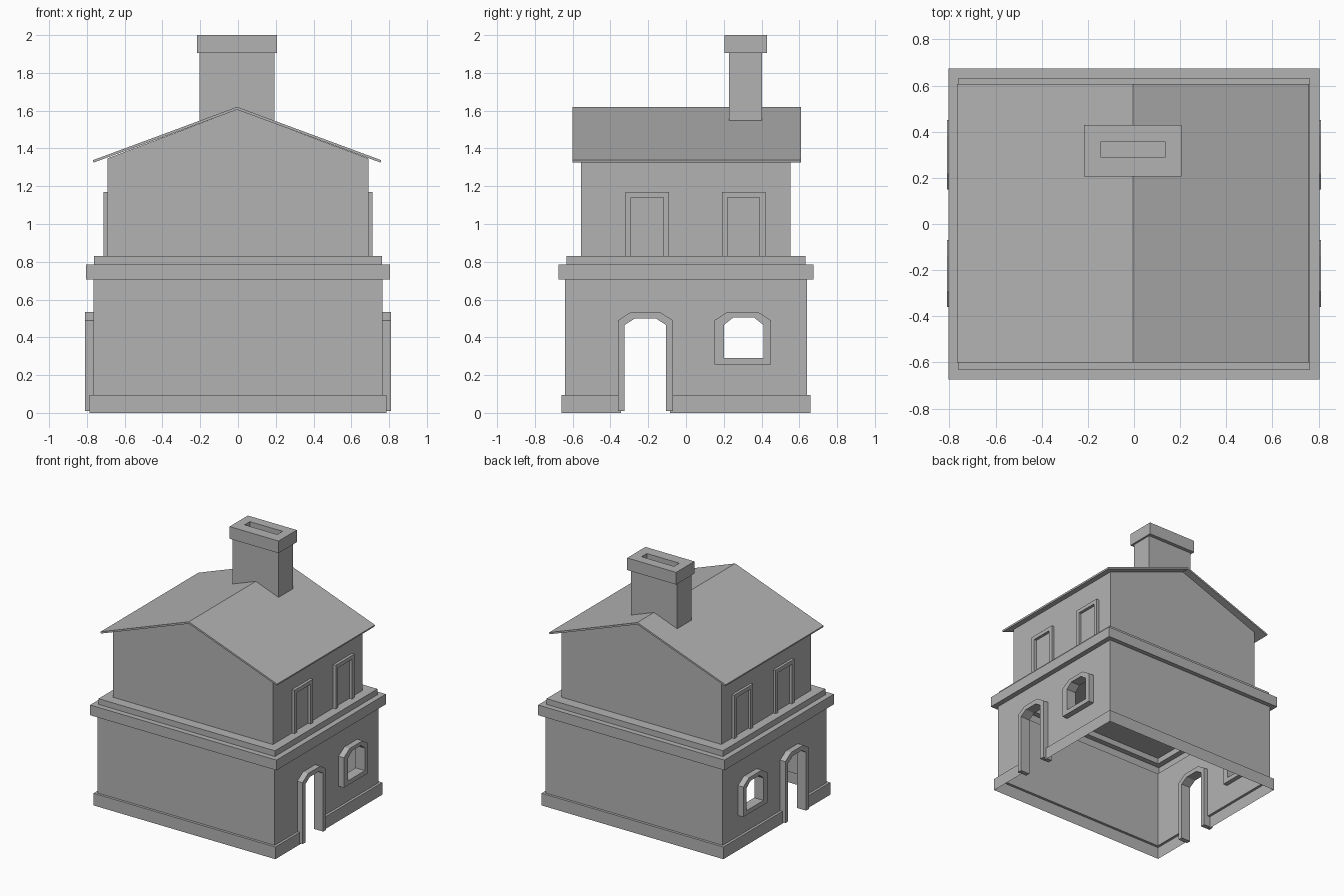
import bpy, bmesh
from mathutils import Vector

cube = bpy.data.objects.get("Cube")
if cube:
    bpy.data.objects.remove(cube, do_unlink=True)

GREY = (0.45, 0.45, 0.45, 1)
stone = bpy.data.materials.new("plain grey")
stone.use_nodes = True
stone.diffuse_color = GREY
stone.node_tree.nodes["Principled BSDF"].inputs["Base Color"].default_value = GREY


def finish(name, bm, mirror=False):
    bmesh.ops.recalc_face_normals(bm, faces=bm.faces)
    mesh = bpy.data.meshes.new(name)
    bm.to_mesh(mesh)
    bm.free()
    mesh.materials.append(stone)
    obj = bpy.data.objects.new(name, mesh)
    bpy.context.collection.objects.link(obj)
    if mirror:
        obj.modifiers.new("both sides", 'MIRROR')
    return obj


def loft(rings):
    """Join stacked rectangles (x0, x1, y0, y1, z) and cap the last one."""
    bm = bmesh.new()
    prev = None
    for x0, x1, y0, y1, z in rings:
        ring = [bm.verts.new((x, y, z)) for x, y in
                ((x0, y0), (x1, y0), (x1, y1), (x0, y1))]
        if prev:
            for i in range(4):
                j = (i + 1) % 4
                bm.faces.new((prev[i], prev[j], ring[j], ring[i]))
        prev = ring
    bm.faces.new(prev)
    return bm


def prism(name, profile, y0, y1):
    """Extrude an x-z outline along y."""
    bm = bmesh.new()
    face = bm.faces.new([bm.verts.new((x, y0, z)) for x, z in profile])
    ext = bmesh.ops.extrude_face_region(bm, geom=[face])
    verts = [v for v in ext["geom"] if isinstance(v, bmesh.types.BMVert)]
    bmesh.ops.translate(bm, verts=verts, vec=(0, y1 - y0, 0))
    return finish(name, bm)


def frame(name, outer, inner, x0, x1, closed=False):
    """Solid band between two y-z outlines, on both side walls."""
    bm = bmesh.new()
    rows = [[bm.verts.new((x, *p)) for p in pts]
            for pts, x in ((outer, x0), (outer, x1), (inner, x1), (inner, x0))]
    n = len(outer)
    for i in range(n if closed else n - 1):
        j = (i + 1) % n
        for k in range(4):
            a, b = rows[k], rows[(k + 1) % 4]
            bm.faces.new((a[i], a[j], b[j], b[i]))
    if not closed:
        for i in (0, -1):
            bm.faces.new([row[i] for row in rows])
    return finish(name, bm, mirror=True)


def arch(y0, y1, bottom, shoulder, top, cut):
    return [(y0, bottom), (y0, shoulder), (y0 + cut, top),
            (y1 - cut, top), (y1, shoulder), (y1, bottom)]


# Lower storey: hollow shell with plinth, cornice and upper step
levels = [(.785, .66, 0, .095), (.765, .64, .095, .705),
          (.805, .675, .705, .785), (.762, .633, .785, .83)]
rings = [(-x, x, -y, y, z) for x, y, lo, hi in levels for z in (lo, hi)]
bm = loft(rings)
# Openings (y0, y1, z0, z1): doorway, gap in plinth, window
openings = [(-.325, -.105, .095, .5), (-.345, -.085, -.1, .1), (.2, .41, .29, .505)]
for y0, y1, z0, z1 in openings:
    for co, no in (((0, y0, 0), (0, 1, 0)), ((0, y1, 0), (0, 1, 0)),
                   ((0, 0, z0), (0, 0, 1)), ((0, 0, z1), (0, 0, 1))):
        bmesh.ops.bisect_plane(bm, geom=bm.verts[:] + bm.edges[:] + bm.faces[:],
                               plane_co=Vector(co), plane_no=Vector(no))
holes = []
for f in bm.faces:
    c = f.calc_center_median()
    if abs(c.x) > .75 and any(y0 < c.y < y1 and z0 < c.z < z1
                              for y0, y1, z0, z1 in openings):
        holes.append(f)
bmesh.ops.delete(bm, geom=holes, context='FACES')
finish("lower_storey", bm)

# Door and window surrounds on both side walls
frame("door_frame", arch(-.36, -.07, .01, .49, .535, .07),
      arch(-.325, -.105, .01, .465, .5, .055), .73, .81)
frame("arched_window_frame", arch(.15, .45, .255, .49, .535, .07),
      arch(.2, .41, .29, .465, .505, .05), .73, .81, closed=True)


def square(y0, y1, top):
    return [(y0, .83), (y0, top), (y1, top), (y1, .83)]


for label, y in (("front", -.205), ("back", .305)):
    frame(label + "_upper_window_frame", square(y - .115, y + .115, 1.17),
          square(y - .085, y + .085, 1.14), .68, .712)

# Upper storey with gables
prism("upper_storey", [(-.692, .83), (.69, .83), (.69, 1.347),
                       (-.005, 1.606), (-.692, 1.347)], -.555, .552)

# Thin pitched roof
prism("roof", [(-.765, 1.325), (-.005, 1.605), (.755, 1.325),
               (.758, 1.338), (-.005, 1.62), (-.768, 1.338)], -.6, .608)

# Chimney: shaft, wider cap and flue slot
shaft = (-.205, .192, .227, .402)
cap = (-.216, .207, .205, .43)
slot = (-.146, .136, .29, .355)
finish("chimney", loft([(*shaft, 1.545), (*shaft, 1.905), (*cap, 1.905),
                        (*cap, 2), (*slot, 2), (*slot, 1.91)]))
